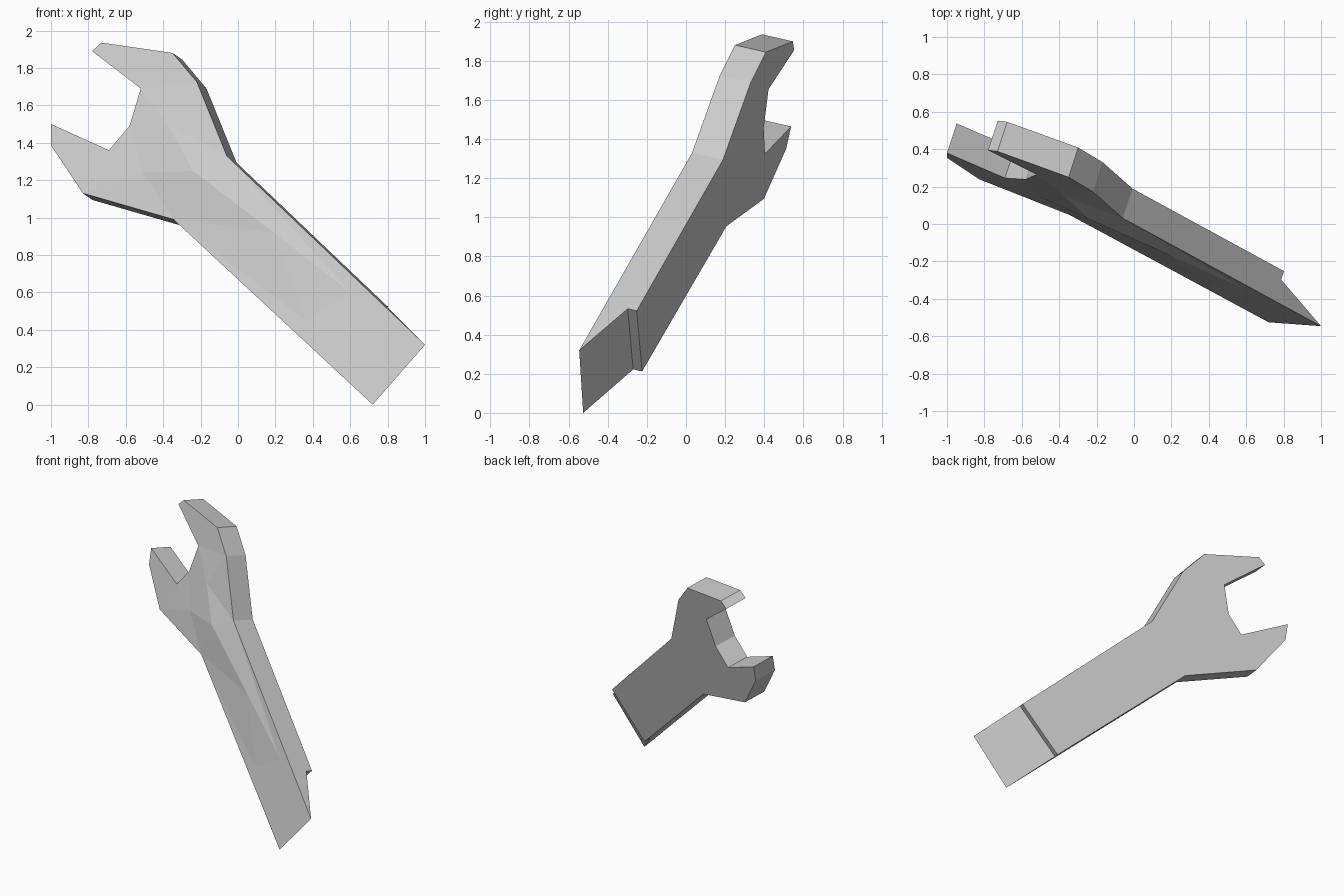
import bpy, bmesh
from mathutils import Vector
from mathutils.geometry import delaunay_2d_cdt

if "Cube" in bpy.data.objects:
    bpy.data.objects.remove(bpy.data.objects["Cube"])

# Front outline of the spanner in (x, z), clockwise from the upper jaw tip
outline = [(-.78, 1.89), (-.73, 1.935), (-.35, 1.88), (-.22, 1.725), (-.06, 1.33),
           (1.0, .32), (.72, 0), (-.345, .99), (-.83, 1.13), (-1, 1.385),
           (-1, 1.5), (-.69, 1.36), (-.58, 1.49), (-.52, 1.69)]
# Where the handle end is cut short on the rear side
cut_end = {5: (.75, .558), 6: (.455, .248)}
# Low ridge on the front face: (x, z, rise)
ridge = [(-.37, 1.49, .02), (-.24, 1.25, .046), (.19, .92, .022), (.6, .6, 0),
         (.36, .45, 0), (-.51, 1.24, .01)]
thickness = Vector((.052, .158, -.036))


def on_front(x, z, rise=0):
    """Point on the tilted front plane of the tool."""
    return Vector((x, -.288 - .33 * x + .225 * z - rise, z))


bm = bmesh.new()
n = len(outline)
front = [bm.verts.new(on_front(*p)) for p in outline]
rear_shape = [cut_end.get(i, p) for i, p in enumerate(outline)]
mid = [bm.verts.new(on_front(*p) + thickness * .71) for p in rear_shape]
back = [bm.verts.new(on_front(*p) + thickness) for p in rear_shape]

# Side walls, sloped handle end and small ledge
for a, b in ((front, mid), (mid, back)):
    for i in range(n):
        j = (i + 1) % n
        bm.faces.new((a[i], a[j], b[j], b[i]))
bm.faces.new(back)

# Faceted front face with the ridge
inner = [bm.verts.new(on_front(*p)) for p in ridge]
verts = front + inner
coords = [Vector((v.co.x, v.co.z)) for v in verts]
edges = [(i, (i + 1) % n) for i in range(n)] + [(n, n + 1), (n + 1, n + 2), (n + 2, n + 3), (11, n + 5)]
_, _, tris, origin, _, _ = delaunay_2d_cdt(coords, edges, [], 1, 1e-5)
for t in tris:
    bm.faces.new([verts[origin[k][0]] for k in t])

bmesh.ops.recalc_face_normals(bm, faces=bm.faces[:])
mesh = bpy.data.meshes.new("open_end_spanner")
bm.to_mesh(mesh)
bm.free()
spanner = bpy.data.objects.new("open_end_spanner", mesh)
bpy.context.collection.objects.link(spanner)
